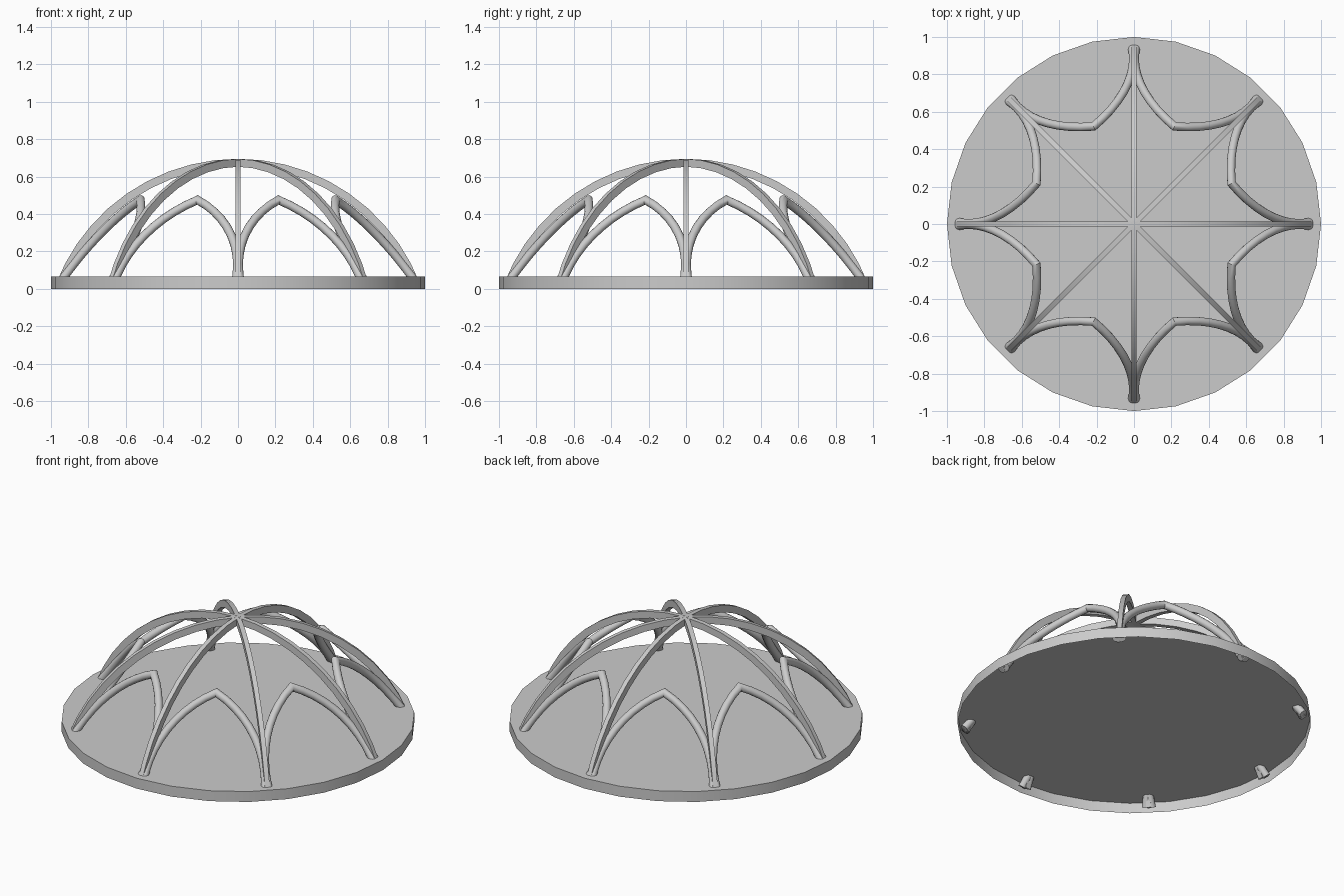
import bpy, bmesh
from math import sin, cos, asin, atan2, pi
from mathutils import Vector, Matrix

if "Cube" in bpy.data.objects:
    bpy.data.objects.remove(bpy.data.objects["Cube"])


def sweep(name, path, normal, profile):
    """Sweep a profile along a planar path, mitring the corners."""
    bm = bmesh.new()
    rings = []
    n = len(path)
    for i, p in enumerate(path):
        a = (path[max(i, 1)] - path[max(i, 1) - 1]).normalized()
        j = min(i, n - 2)
        b = (path[j + 1] - path[j]).normalized()
        t = (a + b).normalized()
        side = normal.cross(t) / max(t.dot(a), 0.3)
        rings.append([bm.verts.new(p + side * u + normal * v) for u, v in profile])
    k = len(profile)
    for r, s in zip(rings, rings[1:]):
        for i in range(k):
            bm.faces.new((r[i], r[(i + 1) % k], s[(i + 1) % k], s[i]))
    bm.faces.new(rings[0])
    bm.faces.new(rings[-1])
    bmesh.ops.recalc_face_normals(bm, faces=bm.faces)
    return finish(name, bm)


def finish(name, bm):
    me = bpy.data.meshes.new(name)
    bm.to_mesh(me)
    bm.free()
    ob = bpy.data.objects.new(name, me)
    bpy.context.collection.objects.link(ob)
    bpy.context.view_layer.objects.active = ob
    for o in bpy.context.selected_objects:
        o.select_set(False)
    ob.select_set(True)
    bpy.ops.object.shade_smooth_by_angle(angle=0.6)
    return ob


def copies(ob, start):
    """Repeat a part eight times around the z axis."""
    ob.rotation_euler.z = start
    for i in range(1, 8):
        c = bpy.data.objects.new(f"{ob.name}_{i + 1}", ob.data)
        c.rotation_euler.z = start + i * pi / 4
        bpy.context.collection.objects.link(c)


# Base: 28-sided disc with a top and a wall, open underneath
bm = bmesh.new()
bmesh.ops.create_circle(bm, cap_ends=True, segments=28, radius=1,
                        matrix=Matrix.Translation((0, 0, 0.065)))
rim = [e for e in bm.edges if e.is_boundary]
ext = bmesh.ops.extrude_edge_only(bm, edges=rim)
for v in ext["geom"]:
    if isinstance(v, bmesh.types.BMVert):
        v.co.z = 0
bmesh.ops.recalc_face_normals(bm, faces=bm.faces)
if max(bm.faces, key=lambda f: len(f.verts)).normal.z < 0:
    bmesh.ops.reverse_faces(bm, faces=bm.faces)
finish("base", bm)

# Meridian ribs: square bars on a circular arc from the crown to the rim
R, c = 1.022, -0.348
end = asin((0.01 - c) / R)
path = [Vector((R * cos(a), 0, c + R * sin(a)))
        for a in (pi / 2 + (end - pi / 2) * i / 10 for i in range(11))]
bar = [(-0.021, -0.014), (0.021, -0.014), (0.021, 0.014), (-0.021, 0.014)]
copies(sweep("rib", path, Vector((0, 1, 0)), bar), 0)

# Pointed arches between the ribs, leaning inwards
foot_s, foot_t, apex_s, apex_z = 0.908, 0.353, 0.565, 0.475
slant = Vector((apex_s - foot_s, 0, apex_z))
h = slant.length
slant.normalize()
rad = (foot_t ** 2 + h ** 2) / (2 * foot_t)
top = asin(h / rad)
half = []
for i in range(11):
    a = 0.027 + (top - 0.027) * i / 10
    half.append((foot_t - rad * (1 - cos(a)), rad * sin(a)))
pts = half + [(-t, u) for t, u in half[-2::-1]]
path = [Vector((foot_s, t, 0)) + slant * u for t, u in pts]
tube = [(0.023 * cos(i * pi / 6), 0.023 * sin(i * pi / 6)) for i in range(12)]
copies(sweep("arch", path, Vector((0, 1, 0)).cross(slant), tube), pi / 8)
